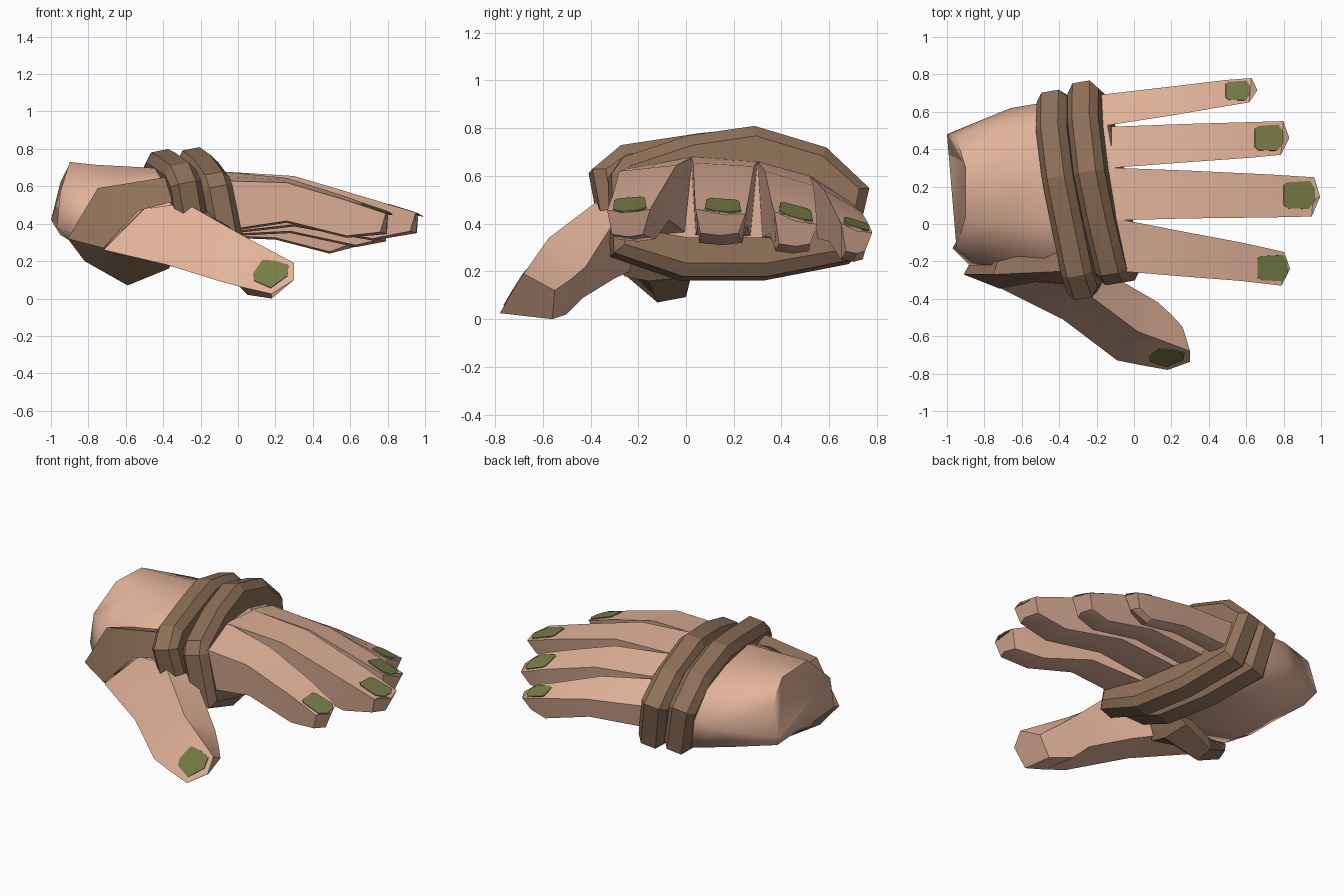
import bpy, bmesh, math
from mathutils import Vector

if "Cube" in bpy.data.objects:
    bpy.data.objects.remove(bpy.data.objects["Cube"])


def material(name, rgb):
    m = bpy.data.materials.new(name)
    m.diffuse_color = (*rgb, 1)
    m.use_nodes = True
    m.node_tree.nodes["Principled BSDF"].inputs["Base Color"].default_value = m.diffuse_color
    return m


SKIN = material("skin", (0.76, 0.45, 0.322))
WRAP = material("brown wrap", (0.275, 0.165, 0.098))
NAIL = material("olive nail", (0.19, 0.205, 0.063))


def finish(name, bm, mat, angle=30):
    bmesh.ops.recalc_face_normals(bm, faces=bm.faces)
    me = bpy.data.meshes.new(name)
    bm.to_mesh(me)
    bm.free()
    me.materials.append(mat)
    ob = bpy.data.objects.new(name, me)
    bpy.context.collection.objects.link(ob)
    bpy.ops.object.select_all(action='DESELECT')
    ob.select_set(True)
    bpy.context.view_layer.objects.active = ob
    if angle:
        bpy.ops.object.shade_smooth_by_angle(angle=math.radians(angle))
    return ob


def loft(name, sections, mat, ring=False, angle=30, start_cap=True):
    """Skin cross-sections; a ring joins its ends and has open sections."""
    bm = bmesh.new()
    rows = [[bm.verts.new(p) for p in s] for s in sections]
    n = len(rows[0])
    for i in range(len(rows) - (0 if ring else 1)):
        a, b = rows[i], rows[(i + 1) % len(rows)]
        for j in range(n - 1 if ring else n):
            k = (j + 1) % n
            bm.faces.new((a[j], a[k], b[k], b[j]))
    if not ring:
        if start_cap:
            bm.faces.new(rows[0])
        bm.faces.new(rows[-1])
    return finish(name, bm, mat, angle)


def band(name, path, width):
    """Bevelled strap whose outer surface follows a closed path."""
    pts = [Vector(p) for p in path]
    c = sum(pts, Vector()) / len(pts)
    axis = sum(((p - c).cross(q - c) for p, q in zip(pts, pts[1:] + pts[:1])), Vector()).normalized()
    profile = [(-.5, -.16), (-.5, -.05), (-.28, 0), (.28, 0), (.5, -.05), (.5, -.16)]
    rows = []
    for i, p in enumerate(pts):
        tangent = (pts[(i + 1) % len(pts)] - pts[i - 1]).normalized()
        out = tangent.cross(axis).normalized()
        if out.dot(p - c) < 0:
            out = -out
        rows.append([p + axis * (w * width) + out * h for w, h in profile])
    loft(name, rows, WRAP, ring=True, angle=15)


def plate(name, outline, normal):
    """Thin nail plate following an outline on the skin."""
    bm = bmesh.new()
    rows = [[bm.verts.new(Vector(p) + normal * h) for p in outline] for h in (-.003, .005)]
    for row in rows:
        bm.faces.new(row)
    n = len(outline)
    for i in range(n):
        j = (i + 1) % n
        bm.faces.new((rows[0][i], rows[0][j], rows[1][j], rows[1][i]))
    finish(name, bm, NAIL, 0)


# Palm and wrist: each section runs round the hand from the thumb side
palm = [
    [(-.97, -.13, .38), (-.95, -.12, .57), (-.9, .04, .73), (-.9, .3, .72), (-.95, .46, .62),
     (-1, .48, .42), (-.95, .42, .34), (-.9, .2, .31), (-.9, 0, .31)],
    [(-.88, -.22, .34), (-.86, -.2, .52), (-.76, .02, .715), (-.74, .32, .71), (-.7, .54, .62),
     (-.66, .62, .44), (-.7, .55, .31), (-.75, .25, .26), (-.78, 0, .24)],
    [(-.48, -.28, .3), (-.48, -.27, .58), (-.48, 0, .7), (-.48, .3, .69), (-.48, .53, .63),
     (-.48, .65, .47), (-.48, .61, .27), (-.48, .3, .23), (-.48, 0, .2)],
    [(-.05, -.25, .36), (-.07, -.26, .62), (-.08, .01, .675), (-.1, .3, .655), (-.14, .52, .595),
     (-.18, .68, .50), (-.14, .66, .33), (-.1, .3, .32), (-.07, 0, .34)],
]
loft("palm", palm, SKIN, angle=75)

# Fingers: (x, y near, y far, top near, top far, bottom) along the length
fingers = {
    "index": [(-.1, -.25, .03, .63, .68, .35), (.26, -.28, -.04, .62, .645, .405),
              (.58, -.305, -.1, .525, .545, .325), (.79, -.33, -.15, .455, .465, .345)],
    "middle": [(-.1, .02, .3, .68, .66, .34), (.3, .03, .285, .655, .64, .385),
               (.72, .035, .265, .53, .52, .31), (.95, .04, .25, .46, .445, .35)],
    "ring": [(-.12, .3, .52, .66, .60, .33), (.28, .33, .535, .62, .56, .35),
             (.63, .355, .545, .505, .455, .275), (.785, .37, .55, .45, .40, .305)],
    "little": [(-.19, .52, .69, .60, .49, .33), (.2, .58, .735, .54, .45, .315),
               (.49, .63, .77, .44, .39, .24), (.615, .65, .78, .40, .365, .275)],
}
# Nail spans: x from, x to, y from, y to
nails = {"index": (.66, .82, -.305, -.165), "middle": (.8, .965, .08, .23),
         "ring": (.645, .795, .39, .53), "little": (.49, .62, .66, .765)}
nail_shape = [(0, .15), (.12, .03), (.8, 0), (1, .28), (1, .72), (.85, 1), (.12, .95), (0, .85)]
for name, secs in fingers.items():
    rows = []
    slope = (secs[3][3] - secs[2][3]) / (secs[3][0] - secs[2][0])
    for i, (x, y0, y1, t0, t1, b) in enumerate(secs):
        last = i == len(secs) - 1
        tip, ym = (.045 if last else 0), (y0 + y1) / 2
        xb = x - (.03 if last else 0)
        rows.append([(xb, y0 + .02, b + .01), (x, y0, t0), (x + tip, ym, (t0 + t1) / 2 + tip * slope),
                     (x + tip * .3, y1, t1 + tip * .3 * slope), (xb, y1 - .03, b + .01),
                     (xb + tip * .8, ym, b)])
    loft(name + "_finger", rows, SKIN, angle=25, start_cap=False)
    # Nail lies on the plane of the finger's last top panel
    o, e, w = Vector(rows[3][1]), Vector(rows[3][2]), Vector(rows[2][3])
    n = (Vector(rows[3][3]) - Vector(rows[2][1])).cross(w - o).normalized()
    n = n if n.z > 0 else -n
    c = (o + w + Vector(rows[3][3]) + Vector(rows[2][1])) / 4
    x0, x1, y0, y1 = nails[name]
    outline = []
    for u, v in nail_shape:
        x, y = x0 + u * (x1 - x0), y0 + v * (y1 - y0)
        outline.append((x, y, c.z - (n.x * (x - c.x) + n.y * (y - c.y)) / n.z))
    plate(name + "_nail", outline, n)


# Thumb: front lower, front upper, back upper, back lower
def thumb_front(x, z):
    return -.68 - .036 * (x - .3) + .632 * (z - .19)


thumb = [
    [(-.68, -.15, .24), (-.58, -.1, .5), (-.3, 0, .5), (-.4, 0, .25)],
    [(-.72, -.34, .26), (-.5, -.3, .48), (-.3, -.12, .48), (-.5, -.15, .24)],
    [(-.38, -.51, .18), (-.28, -.35, .51), (-.11, -.28, .44), (-.24, -.3, .17)],
    [(-.09, -.7, .09), (.02, -.575, .34), (.13, -.42, .22), (-.02, -.43, .09)],
    [(.045, -.74, .055), (.16, -.628, .265), (.2, -.485, .165), (.05, -.5, .02)],
    [(.18, -.78, .025), (.3, -.68, .19), (.26, -.55, .12), (.18, -.56, .0)],
]
# The front edge of the tip is chamfered by a fifth corner
for s in thumb:
    s.insert(1, tuple((a + b) / 2 for a, b in zip(s[0], s[1])))
thumb[-1][1] = (.3, -.75, .1)
# The outer front panels share one plane, which carries the nail
for s in thumb[3:]:
    s[:3] = [(x, thumb_front(x, z), z) for x, y, z in s[:3]]
loft("thumb", thumb, SKIN, angle=25, start_cap=False)
outline = [(.08, .13), (.13, .205), (.2, .2), (.27, .178), (.265, .12), (.175, .055), (.085, .095)]
plate("thumb_nail", [(x, thumb_front(x, z), z) for x, z in outline],
      Vector((-.036, -1, .632)).normalized())

# Two slanted wraps round the palm
front_outline = [(-.31, .27), (-.32, .6), (-.27, .67), (0, .76), (.28, .8), (.58, .71),
                 (.76, .54), (.69, .24), (.33, .17), (-.02, .17)]
rear_outline = [(-.34, .3), (-.4, .62), (-.28, .72), (.05, .77), (.25, .79), (.53, .72),
                (.71, .54), (.67, .24), (.33, .18), (-.02, .18)]
for name, outline, x0 in (("front_wrap", front_outline, -.06), ("rear_wrap", rear_outline, -.235)):
    band(name, [(x0 - .175 * (y + .3) - .2 * (z - .35), y, z) for y, z in outline], .17)

# Wrap round the base of the thumb: outer x and z, back y, ridge y, then the lip x, y, z
strap = [(-.91, .32, -.21, -.27, -.72, -.345, .27), (-.75, .59, -.2, -.27, -.53, -.31, .47),
         (-.32, .66, -.1, -.25, -.3, -.33, .53), (-.19, .47, -.1, -.24, -.2, -.3, .45),
         (-.37, .16, .02, -.16, -.36, -.26, .18), (-.59, .07, .0, -.12, -.53, -.27, .22),
         (-.82, .2, -.12, -.2, -.66, -.32, .24)]
cx, cz = -.52, .35
rows = []
for x, z, yb, yr, lx, ly, lz in strap:
    bx, bz = x + (cx - x) * .08, z + (cz - z) * .08
    ix, iz = x + (cx - x) * .35, z + (cz - z) * .35
    rows.append([(ix, yb, iz), (bx, yb, bz), (x, yr, z), (lx, ly, lz)])
loft("thumb_wrap", rows, WRAP, ring=True, angle=15)
